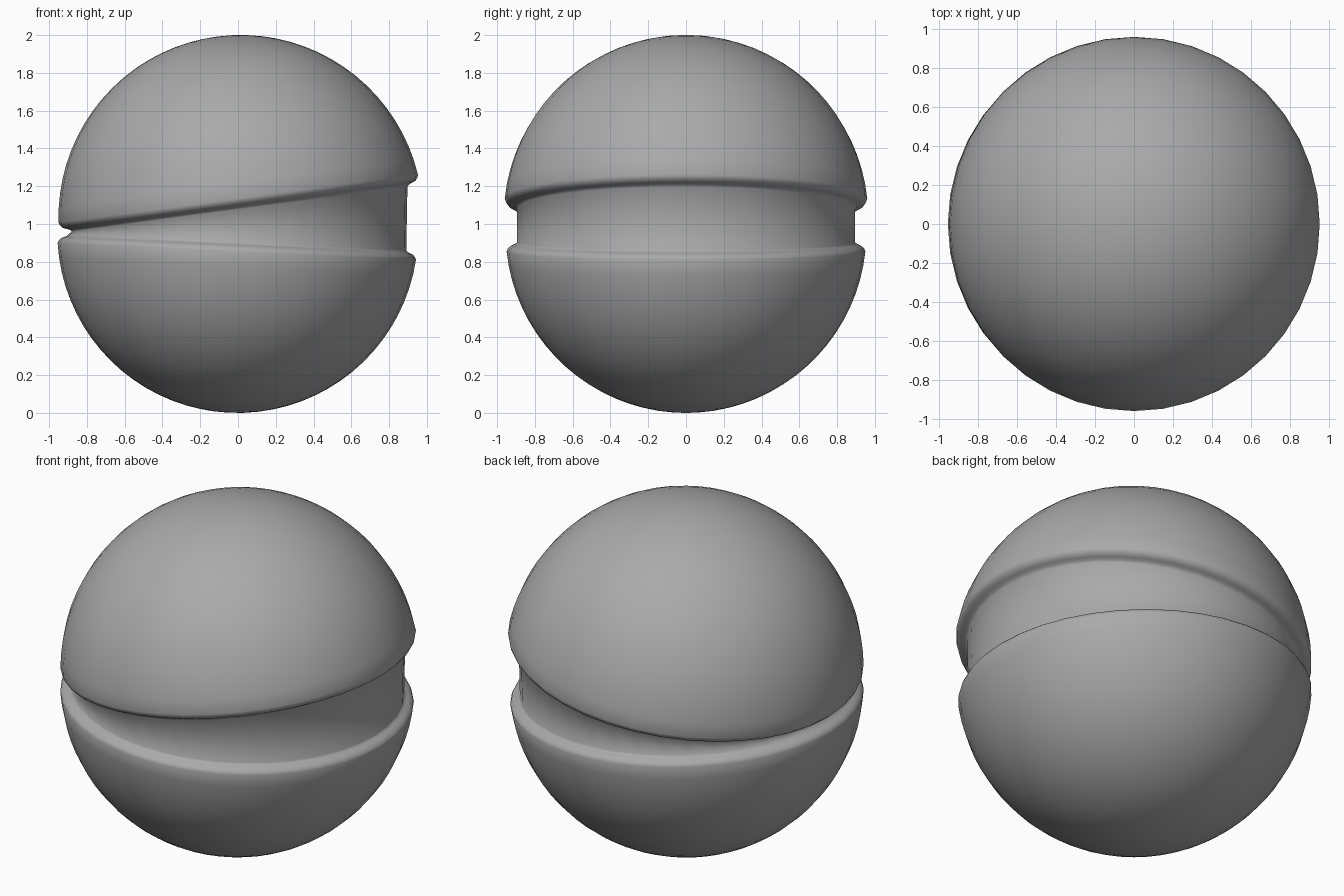
import bpy, bmesh
from math import sin, cos, asin, pi, radians
from mathutils import Matrix

cube = bpy.data.objects.get("Cube")
if cube:
    bpy.data.objects.remove(cube, do_unlink=True)

SEGMENTS = 40
DOME_ROWS = 18


def half_profile(radius, centre, lip_start, lip):
    """Radius/height pairs from the pole down to the groove, measured from the lip plane."""
    low = asin((lip_start - centre) / radius)
    rows = []
    for i in range(1, DOME_ROWS + 1):
        a = pi / 2 + (low - pi / 2) * i / DOME_ROWS
        rows.append((radius * cos(a), centre + radius * sin(a)))
    return rows + lip


def add_rings(bm, profile, matrix):
    rings = []
    for r, h in profile:
        ring = bmesh.ops.create_circle(bm, segments=SEGMENTS, radius=r)["verts"]
        bmesh.ops.transform(bm, verts=ring, matrix=matrix @ Matrix.Translation((0, 0, h)))
        rings.append(ring)
    return rings


# Upper dome with a tilted, rounded lip
upper_lip = [(0.955, 0.02), (0.943, 0.005), (0.925, -0.003), (0.907, -0.01), (0.896, -0.022)]
upper = half_profile(0.965, -0.065, 0.035, upper_lip)
upper_frame = Matrix.Translation((0.006, 0, 1.10)) @ Matrix.Rotation(radians(-7.6), 4, "Y")

# Lower dome, built upside down, with a gentler opposite tilt
lower_lip = [(0.944, 0.016), (0.932, 0.004), (0.915, -0.004), (0.902, -0.01), (0.896, -0.018)]
lower = half_profile(0.955, -0.07, 0.03, lower_lip)
lower_frame = (Matrix.Translation((-0.005, 0, 0.885)) @ Matrix.Rotation(radians(2.7), 4, "Y")
               @ Matrix.Scale(-1, 4, (0, 0, 1)))

# Join both halves through the recessed band
bm = bmesh.new()
rings = add_rings(bm, upper, upper_frame)
rings += reversed(add_rings(bm, lower, lower_frame))
for a, b in zip(rings, rings[1:]):
    for i in range(SEGMENTS):
        j = (i + 1) % SEGMENTS
        bm.faces.new((a[i], b[i], b[j], a[j]))

# Close the poles
for ring, frame, profile, pole in ((rings[0], upper_frame, upper, 0.90),
                                   (rings[-1], lower_frame, lower, 0.885)):
    tip = bm.verts.new(frame @ Matrix.Translation((0, 0, pole)).translation)
    for i in range(SEGMENTS):
        bm.faces.new((ring[i], ring[(i + 1) % SEGMENTS], tip))
    # the last profile ring at the pole is degenerate-free because rows start below it
bmesh.ops.recalc_face_normals(bm, faces=bm.faces)

mesh = bpy.data.meshes.new("split_sphere")
bm.to_mesh(mesh)
bm.free()
sphere = bpy.data.objects.new("split_sphere", mesh)
bpy.context.collection.objects.link(sphere)

# Single grey material
grey = bpy.data.materials.new("plain_grey")
grey.use_nodes = True
colour = (0.4, 0.4, 0.4, 1)
grey.diffuse_color = colour
grey.node_tree.nodes["Principled BSDF"].inputs["Base Color"].default_value = colour
mesh.materials.append(grey)
mesh.shade_smooth()
